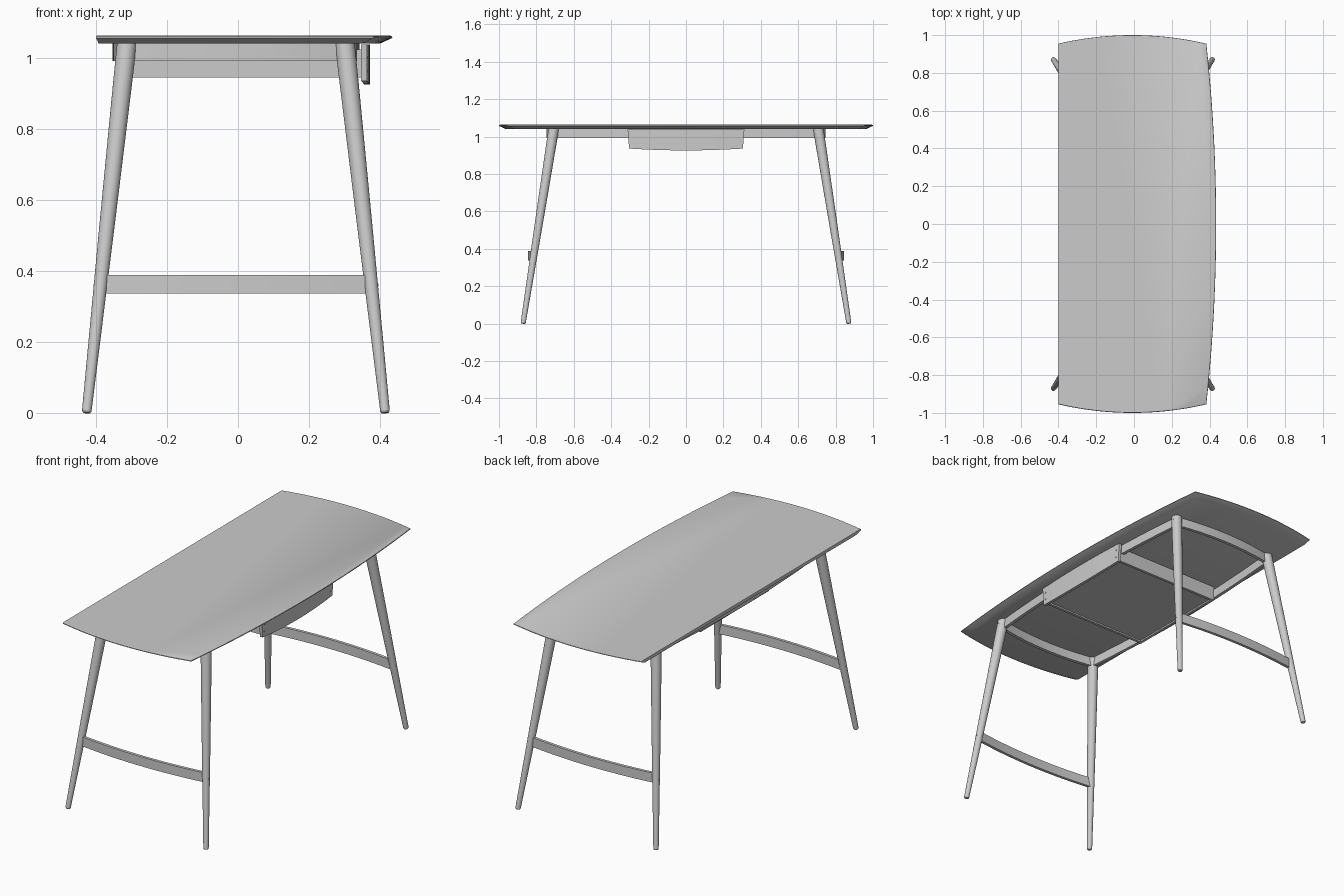
import bpy, bmesh, math
from mathutils import Vector

if "Cube" in bpy.data.objects:
    bpy.data.objects.remove(bpy.data.objects["Cube"], do_unlink=True)

grey = bpy.data.materials.new("plain grey")
grey.use_nodes = True
COLOUR = (0.6, 0.6, 0.6, 1)
grey.diffuse_color = COLOUR
grey.node_tree.nodes["Principled BSDF"].inputs["Base Color"].default_value = COLOUR
CX = -0.006  # middle of the leg frame


def finish(name, bm, smooth=True):
    bmesh.ops.recalc_face_normals(bm, faces=bm.faces)
    mesh = bpy.data.meshes.new(name)
    bm.to_mesh(mesh)
    bm.free()
    mesh.materials.append(grey)
    ob = bpy.data.objects.new(name, mesh)
    bpy.context.collection.objects.link(ob)
    if smooth:
        bpy.ops.object.select_all(action='DESELECT')
        ob.select_set(True)
        bpy.context.view_layer.objects.active = ob
        bpy.ops.object.shade_smooth_by_angle(angle=math.radians(30))
    return ob


def loft(name, rings):
    """Skin a stack of closed rings and cap both ends."""
    bm = bmesh.new()
    loops = [[bm.verts.new(p) for p in ring] for ring in rings]
    n = len(loops[0])
    for a, b in zip(loops, loops[1:]):
        for i in range(n):
            j = (i + 1) % n
            bm.faces.new((a[i], a[j], b[j], b[i]))
    bm.faces.new(loops[0])
    bm.faces.new(loops[-1])
    return finish(name, bm)


def box(name, lo, hi):
    bm = bmesh.new()
    bmesh.ops.create_cube(bm, size=1)
    for v in bm.verts:
        v.co = [l + (h - l) * (c + 0.5) for l, h, c in zip(lo, hi, v.co)]
    return finish(name, bm, False)


def rod(name, stations, sides=24):
    """Round bar through (point, radius) stations."""
    axis = stations[-1][0] - stations[0][0]
    turn = axis.to_track_quat('Z', 'Y')
    rings = []
    for p, r in stations:
        rings.append([p + turn @ Vector((r * math.cos(a), r * math.sin(a), 0))
                      for a in (2 * math.pi * i / sides for i in range(sides))])
    return loft(name, rings)


def bowed_rail(name, start, end, bow, thick, z0, z1, sag=0, flare=0, steps=20):
    """Upright board bowed sideways in plan; sag curves its lower edge."""
    start, end = Vector(start), Vector(end)
    mid, out = (start + end) / 2, Vector(bow).normalized()
    rings = []
    for i in range(steps + 1):
        t = i / steps
        k = 1 - (2 * t - 1) ** 2
        p = start.lerp(end, t) + Vector(bow) * k
        side = out * thick / 2
        low = p + (mid - start.lerp(end, t)) * flare
        rings.append([(c.x, c.y, z) for c, z in (
            (low - side, z0 - sag * k), (low + side, z0 - sag * k),
            (p + side, z1), (p - side, z1))])
    return loft(name, rings)


# Table top: straight back, bowed front and ends, undercut edge
def top_outline(inset, z, steps=24):
    back, corner = -0.4 + inset * 0.2, 0.383 - inset
    half = 0.955 - inset
    pts = []
    for i in range(steps):
        t = i / steps
        pts.append((back + (corner - back) * t, -half - 0.045 * (1 - (2 * t - 1) ** 2), z))
    for i in range(steps):
        t = 2 * i / steps - 1
        pts.append((corner + 0.052 * (1 - t * t), half * t, z))
    for i in range(steps + 1):
        t = i / steps
        pts.append((corner + (back - corner) * t, half + 0.045 * (1 - (2 * t - 1) ** 2), z))
    return pts


loft("table_top", [top_outline(0.035, 1.041), top_outline(0, 1.057),
                   top_outline(0.001, 1.061), top_outline(0.005, 1.0635)])

# Splayed tapering legs with dowel plugs, end rails and stretchers
for sy, end in ((-1, "front"), (1, "back")):
    for sx, side in ((1, "left"), (-1, "right")):
        foot = Vector((CX + sx * 0.421, sy * 0.871, 0))
        head = Vector((CX + sx * 0.307, sy * 0.707, 1.043))
        rod(f"{end}_{side}_leg", [
            (foot, 0.010), (foot.lerp(head, 0.005), 0.0135),
            (foot.lerp(head, 0.5), 0.0215), (foot.lerp(head, 0.9), 0.027),
            (head, 0.028)])
        for t, r, kind in ((0.345, 0.019, "stretcher"), (0.975, 0.0277, "rail")):
            hub = foot.lerp(head, t)
            out = Vector((sx, 0, 0))
            rod(f"{end}_{side}_{kind}_plug", [
                (hub, 0.004), (hub + out * (r + 0.001), 0.004)], 12)
    bowed_rail(f"{end}_stretcher", (CX - 0.378, sy * 0.812, 0), (CX + 0.378, sy * 0.812, 0),
               (0, sy * 0.026, 0), 0.016, 0.337, 0.389)
    bowed_rail(f"{end}_end_rail", (CX - 0.305, sy * 0.707, 0), (CX + 0.305, sy * 0.707, 0),
               (0, sy * 0.03, 0), 0.018, 0.992, 1.041)

# Long bowed rails
for sx, side in ((1, "left"), (-1, "right")):
    x = CX + sx * 0.305
    bowed_rail(f"{side}_long_rail", (x, -0.707, 0), (x, 0.707, 0),
               (sx * 0.034, 0, 0), 0.018, 0.992, 1.041)

# Drawer: curved front, box walls and recessed bottom
bowed_rail("drawer_front", (0.355, -0.312, 0), (0.355, 0.312, 0), (0.009, 0, 0),
           0.016, 0.936, 1.038, sag=0.01, flare=0.025)
for sy, side in ((-1, "front"), (1, "back")):
    a, b = sorted((sy * 0.283, sy * 0.298))
    box(f"drawer_{side}_wall", (-0.297, a, 0.945), (0.352, b, 1.025))
    for z in (0.965, 1.005):
        rod(f"drawer_{side}_plug", [(Vector((0.355, sy * 0.288, z)), 0.004),
                                    (Vector((0.3665, sy * 0.288, z)), 0.004)], 12)
box("drawer_rear_wall", (-0.297, -0.283, 0.945), (-0.282, 0.283, 1.025))
box("drawer_bottom", (-0.282, -0.283, 0.953), (0.35, 0.283, 0.962))
